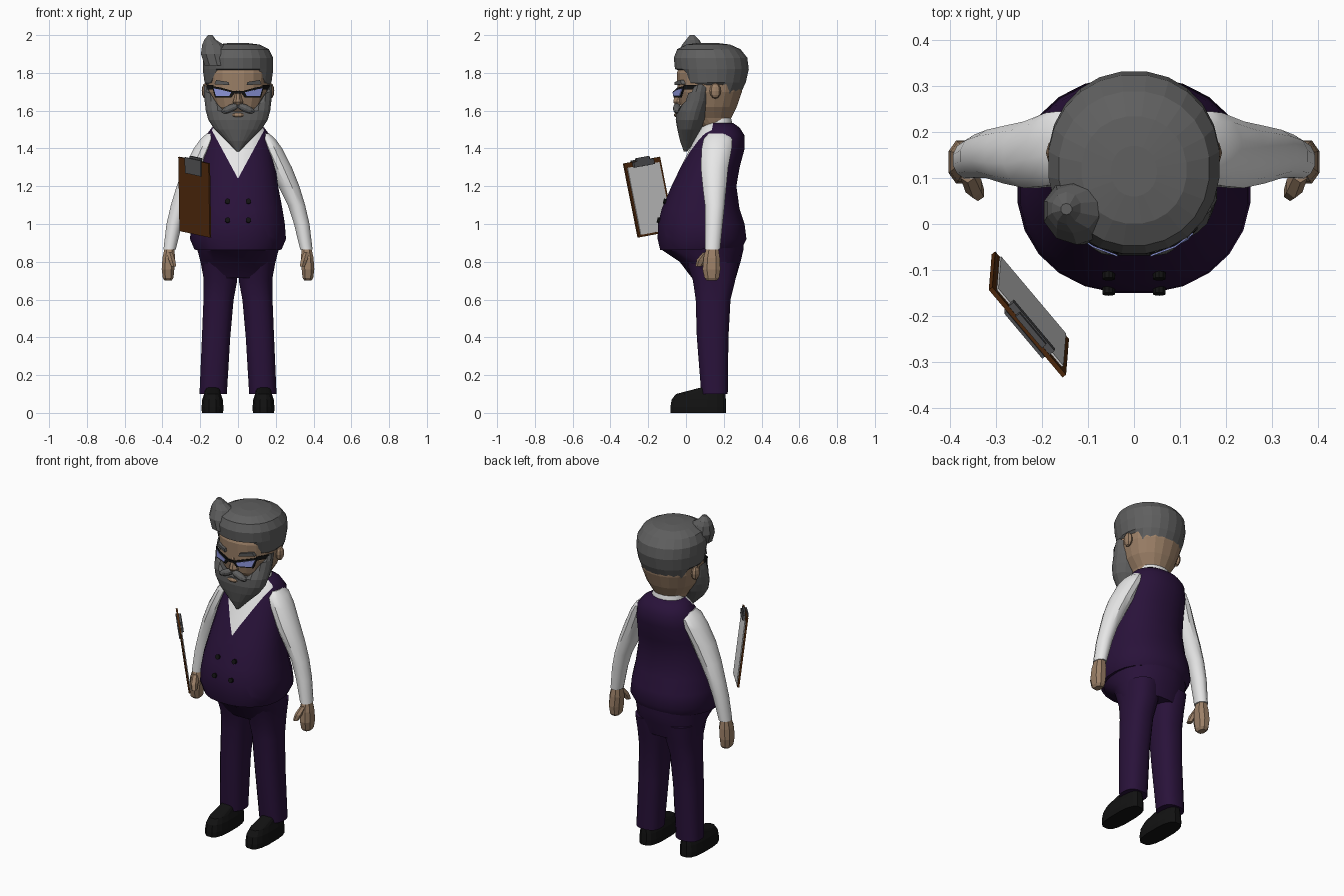
import bpy, bmesh, math
from mathutils import Vector, Matrix

if "Cube" in bpy.data.objects:
    bpy.data.objects.remove(bpy.data.objects["Cube"])


def mat(name, r, g, b):
    m = bpy.data.materials.new(name)
    m.diffuse_color = (r, g, b, 1)
    m.use_nodes = True
    m.node_tree.nodes["Principled BSDF"].inputs["Base Color"].default_value = m.diffuse_color
    return m


PURPLE = mat("dark purple", 0.022, 0.006, 0.042)
WHITE = mat("shirt white", 0.85, 0.85, 0.85)
SKIN = mat("skin", 0.33, 0.215, 0.135)
GREY = mat("hair grey", 0.115, 0.115, 0.115)
BLACK = mat("black", 0.006, 0.006, 0.006)
BROWN = mat("board brown", 0.085, 0.024, 0.004)
LENS = mat("lens blue", 0.27, 0.31, 0.72)
PAPER = mat("paper", 0.7, 0.7, 0.7)
STEEL = mat("clip steel", 0.09, 0.09, 0.095)


def finish(name, bm, materials, smooth=False):
    bmesh.ops.recalc_face_normals(bm, faces=bm.faces)
    me = bpy.data.meshes.new(name)
    bm.to_mesh(me)
    bm.free()
    for m in materials:
        me.materials.append(m)
    ob = bpy.data.objects.new(name, me)
    bpy.context.collection.objects.link(ob)
    if smooth:
        bpy.ops.object.select_all(action='DESELECT')
        ob.select_set(True)
        bpy.context.view_layer.objects.active = ob
        bpy.ops.object.shade_smooth_by_angle(angle=math.radians(35))
    return ob


def loft_bm(rings, n=16, p=2.0):
    """Skin stacked rings, each given as (z, x0, x1, y0, y1)."""
    bm = bmesh.new()
    loops = []
    for z, x0, x1, y0, y1 in rings:
        loop = []
        for i in range(n):
            a = 2 * math.pi * (i + 0.5) / n
            c, s = math.cos(a), math.sin(a)
            c = math.copysign(abs(c) ** (2 / p), c)
            s = math.copysign(abs(s) ** (2 / p), s)
            loop.append(bm.verts.new(((x0 + x1) / 2 + (x1 - x0) / 2 * c,
                                      (y0 + y1) / 2 + (y1 - y0) / 2 * s, z)))
        loops.append(loop)
    for a, b in zip(loops, loops[1:]):
        for i in range(n):
            j = (i + 1) % n
            bm.faces.new((a[i], a[j], b[j], b[i]))
    bm.faces.new(loops[0][::-1])
    bm.faces.new(loops[-1])
    return bm


def loft(name, rings, m, n=16, p=2.0, smooth=False):
    return finish(name, loft_bm(rings, n, p), [m], smooth)


def sym(rings):
    return [(z, -w, w, y0, y1) for z, w, y0, y1 in rings]


def pair(name, rings, m, **kw):
    loft("left_" + name, rings, m, **kw)
    loft("right_" + name, [(z, -b, -a, c, d) for z, a, b, c, d in rings], m, **kw)


def ball(name, loc, size, m, tilt=0, seg=10):
    bm = bmesh.new()
    mx = (Matrix.Translation(loc) @ Matrix.Rotation(tilt, 4, 'Y')
          @ Matrix.Diagonal((*size, 1)))
    bmesh.ops.create_uvsphere(bm, u_segments=seg, v_segments=6, radius=1, matrix=mx)
    return finish(name, bm, [m])


def box(name, mx, size, m):
    bm = bmesh.new()
    bmesh.ops.create_cube(bm, size=1, matrix=mx @ Matrix.Diagonal((*size, 1)))
    return finish(name, bm, [m])


def plate(name, pts, m, depth=0.006):
    """Thin polygon with its back pushed towards +y."""
    bm = bmesh.new()
    f = bm.faces.new([bm.verts.new(q) for q in pts])
    r = bmesh.ops.extrude_face_region(bm, geom=[f])
    bmesh.ops.translate(bm, vec=(0, depth, 0),
                        verts=[v for v in r["geom"] if isinstance(v, bmesh.types.BMVert)])
    return finish(name, bm, [m])


# Vest, with the shirt showing in a V cut into its front
bm = loft_bm(sym([(.862, .232, -.138, .30), (.92, .256, -.152, .322), (1.0, .25, -.15, .312),
                  (1.08, .237, -.13, .285), (1.2, .214, -.078, .268), (1.3, .2, -.03, .285),
                  (1.4, .185, .02, .312), (1.47, .17, .055, .31), (1.51, .14, .08, .285),
                  (1.535, .1, .1, .25)]), 24, 2.2)
for v in bm.verts:  # hem rises towards the back
    if v.co.z < .87:
        v.co.z += .05 * max(0, v.co.y)
V_BASE, V_SLOPE = 1.24, 0.54
for s in (-1, 1):
    front = [f for f in bm.faces if f.calc_center_median().y < .16]
    geom = list({e for f in front for e in list(f.verts) + list(f.edges)}) + front
    bmesh.ops.bisect_plane(bm, geom=geom, plane_co=(0, 0, V_BASE),
                           plane_no=Vector((s, 0, -V_SLOPE)).normalized())
for f in bm.faces:
    c = f.calc_center_median()
    if c.y < .14 and abs(c.x) < (c.z - V_BASE) * V_SLOPE:
        f.material_index = 1
finish("vest", bm, [PURPLE, WHITE], True)
loft("collar", sym([(1.46, .115, .065, .25), (1.52, .1, .085, .25), (1.56, .088, .11, .24)]),
     WHITE, smooth=True)
for i, (x, z, y) in enumerate([(sx * .055, z, y) for sx in (-1, 1)
                               for z, y in ((1.02, -.146), (1.12, -.113))]):
    bm = bmesh.new()
    bmesh.ops.create_cone(bm, cap_ends=True, segments=10, radius1=.014, radius2=.014, depth=.014,
                          matrix=Matrix.Translation((x, y, z)) @ Matrix.Rotation(math.radians(75), 4, 'X'))
    finish(f"button_{i}", bm, [BLACK])

# Trousers and shoes
loft("hips", sym([(.93, .235, -.125, .305), (.86, .216, -.125, .305), (.8, .2, -.035, .29),
                  (.715, .184, .03, .265)]), PURPLE, n=24, p=2.2, smooth=True)
pair("trouser_leg", [(.8, .0, .192, .0, .28), (.7, .003, .183, .035, .262), (.6, .022, .184, .05, .237),
                     (.4, .04, .192, .056, .226), (.1, .058, .205, .08, .222)],
     PURPLE, p=2.5, smooth=True)
pair("shoe", [(0, .078, .192, -.085, .215), (.03, .076, .194, -.085, .215),
              (.07, .08, .19, -.078, .213), (.1, .09, .18, -.055, .21), (.14, .1, .17, .1, .2)],
     BLACK, p=2.8)

# Arms and hands
pair("sleeve", [(1.48, .12, .165, .12, .22), (1.45, .11, .2, .09, .248), (1.4, .12, .236, .08, .245),
                (1.3, .16, .287, .076, .226), (1.2, .212, .327, .086, .216), (1.1, .262, .357, .098, .207),
                (1.0, .295, .38, .1, .196), (.865, .328, .396, .098, .182)],
     WHITE, n=12, smooth=True)
pair("hand", [(.88, .338, .388, .108, .172), (.82, .33, .402, .09, .182), (.76, .335, .406, .085, .185),
              (.715, .34, .4, .095, .178), (.7, .35, .39, .11, .165)], SKIN, n=8, p=2.6)
pair("thumb", [(.85, .345, .38, .09, .13), (.81, .33, .37, .056, .11), (.775, .325, .355, .05, .085)],
     SKIN, n=6)

# Head, ears, nose
loft("head", sym([(1.5, .08, .1, .222), (1.56, .1, .02, .24), (1.62, .14, -.03, .27),
                  (1.7, .165, -.047, .298), (1.8, .17, -.05, .31), (1.88, .15, -.02, .28)]),
     SKIN, n=20, p=2.2)
for s, side in ((1, "left"), (-1, "right")):
    ball(side + "_ear", (s * .172, .155, 1.705), (.02, .03, .042), SKIN, seg=8)
loft("nose", sym([(1.63, .024, -.06, 0), (1.645, .03, -.07, 0), (1.665, .022, -.066, 0),
                  (1.71, .012, -.05, 0)]), SKIN, n=8)

# Hair cap: the hairline drops from fringe to sideburn to nape
bm = loft_bm(sym([(1.69, .165, -.03, .29), (1.75, .179, -.045, .318), (1.82, .188, -.06, .334),
                  (1.88, .188, -.066, .326), (1.925, .165, -.048, .29), (1.95, .115, 0, .235),
                  (1.958, .05, .06, .17)]), 24, 2.1)
for v in bm.verts:
    line = 1.815 if v.co.y < .02 else 1.735 if v.co.y < .2 else 1.69
    v.co.z = max(v.co.z, line)
finish("hair", bm, [GREY])
loft("quiff", [(1.84, -.18, -.04, -.045, .09), (1.9, -.2, -.05, -.045, .1), (1.95, -.192, -.075, -.02, .085),
               (1.975, -.18, -.115, .0, .07), (2.0, -.16, -.135, .02, .045)], GREY, n=10)

# Beard: its top edge climbs from the mouth to the sideburns
bm = loft_bm(sym([(1.385, .008, -.012, .008), (1.44, .062, -.032, .05), (1.5, .125, -.046, .08),
                  (1.55, .158, -.055, .11), (1.6, .172, -.054, .13), (1.65, .178, -.035, .145),
                  (1.7, .182, -.02, .15), (1.74, .18, 0, .15)]), 24, 2.1)
for v in bm.verts:
    v.co.z = min(v.co.z, 1.595 + max(0, abs(v.co.x) - .085) * 1.6)
finish("beard", bm, [GREY])
ball("lips", (0, -.052, 1.577), (.034, .012, .012), SKIN)

for s, side in ((1, "left"), (-1, "right")):
    ball(side + "_moustache", (s * .04, -.048, 1.612), (.055, .022, .02), GREY, s * .4)
    # Glasses follow the curve of the face
    plate(side + "_frame", [(s * .012, -.069, 1.7), (s * .035, -.067, 1.67), (s * .122, -.028, 1.67),
                            (s * .138, -.012, 1.73), (s * .09, -.046, 1.722)], BLACK)
    plate(side + "_lens", [(s * .036, -.071, 1.697), (s * .046, -.068, 1.678), (s * .117, -.036, 1.678),
                           (s * .129, -.022, 1.718), (s * .09, -.051, 1.711)], LENS, .004)
    plate(side + "_temple", [(s * .13, -.012, 1.735), (s * .13, -.012, 1.712),
                             (s * .168, .05, 1.712), (s * .168, .05, 1.735)], BLACK)
    plate(side + "_eyebrow", [(s * .045, -.062, 1.735), (s * .125, -.022, 1.74),
                              (s * .115, -.031, 1.762), (s * .05, -.06, 1.752)], GREY, .02)
plate("glasses_bridge", [(-.035, -.069, 1.69), (.035, -.069, 1.69), (.035, -.069, 1.703),
                         (-.035, -.069, 1.703)], BLACK)

# Clipboard floating before the right hand: x across, y away from the paper, z up the board
across = Vector((.16, -.19, -.035)).normalized()
up = Vector((0, -.085, .39))
up = (up - across * up.dot(across)).normalized()
out = up.cross(across)
frame = Matrix((across, out, up)).transposed().to_4x4()
frame.translation = Vector((-.229, -.197, 1.142))
paper_side = 1 if out.x > 0 else -1


def on_board(x, y, z):
    return frame @ Matrix.Translation((x, y * paper_side, z))


box("clipboard", on_board(0, 0, 0), (.252, .01, .4), BROWN)
box("paper", on_board(0, .007, -.008), (.222, .005, .362), PAPER)
box("clip_bar", on_board(0, .012, .182), (.14, .014, .03), STEEL)
box("clip_tab", on_board(0, .01, .2), (.09, .012, .03), STEEL)
box("clip_back", on_board(0, -.008, .165), (.13, .007, .085), STEEL)
